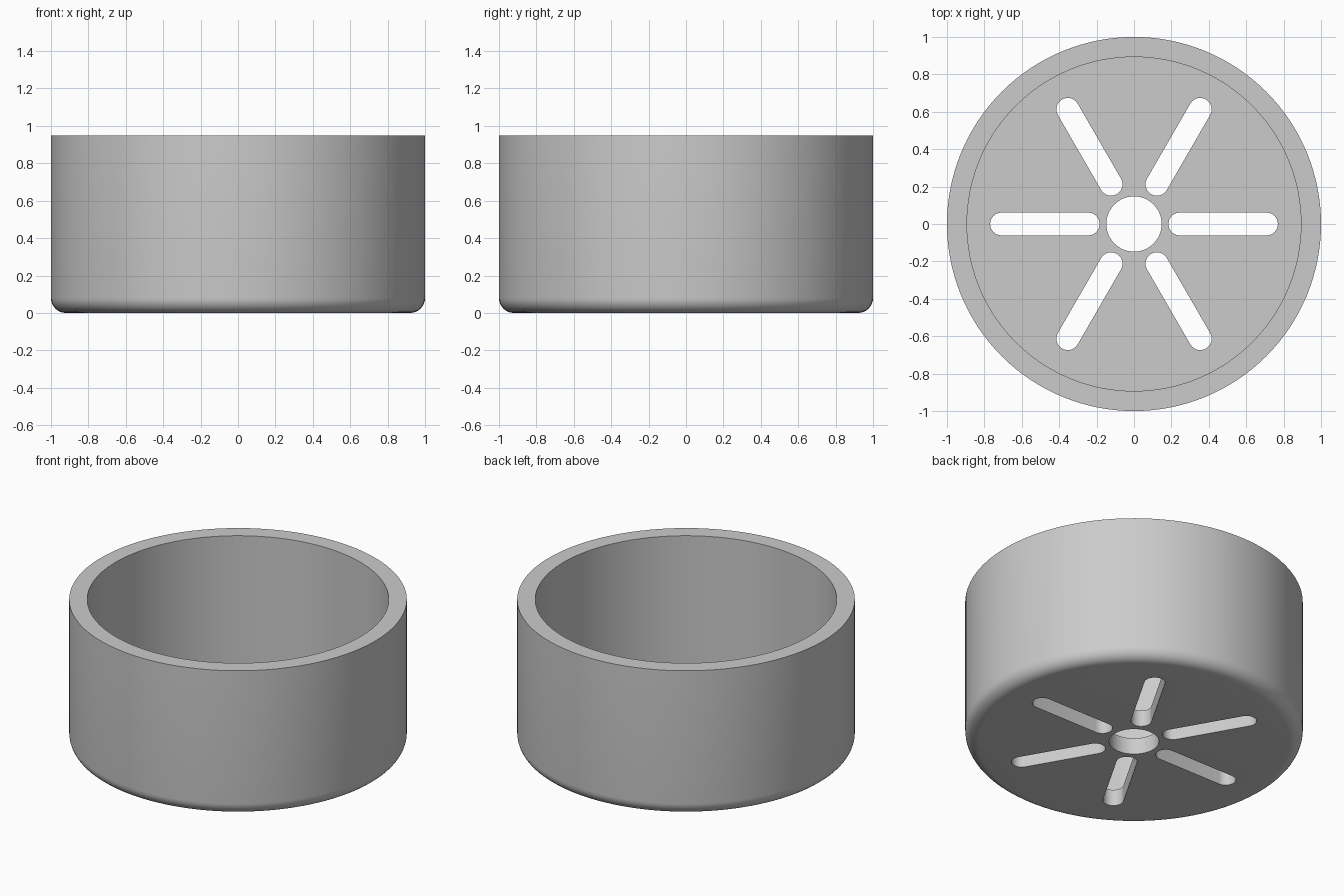
import bpy, bmesh
from math import pi, sin, cos, tau
from mathutils import Matrix, Vector

cube = bpy.data.objects.get("Cube")
if cube:
    bpy.data.objects.remove(cube, do_unlink=True)

OUTER, INNER, HEIGHT, FLOOR, FILLET = 1.0, 0.893, 0.95, 0.107, 0.08
HOLE_R, SLOT_R, SLOT_IN, SLOT_OUT = 0.148, 0.061, 0.245, 0.708

grey = bpy.data.materials.new("plain grey")
grey.use_nodes = True
colour = (0.6, 0.6, 0.6, 1)
grey.diffuse_color = colour
grey.node_tree.nodes["Principled BSDF"].inputs["Base Color"].default_value = colour


def make_object(name, bm):
    bmesh.ops.recalc_face_normals(bm, faces=bm.faces)
    mesh = bpy.data.meshes.new(name)
    bm.to_mesh(mesh)
    bm.free()
    mesh.materials.append(grey)
    obj = bpy.data.objects.new(name, mesh)
    bpy.context.collection.objects.link(obj)
    return obj


def arc(cx, cy, r, start, end, steps):
    angles = [start + (end - start) * i / steps for i in range(steps + 1)]
    return [(cx + r * cos(a), cy + r * sin(a)) for a in angles]


def add_prism(bm, outline, turn=0):
    # Extrude a flat outline right through the floor
    spin = Matrix.Rotation(turn, 3, "Z")
    face = bm.faces.new([bm.verts.new(spin @ Vector((x, y, -0.1))) for x, y in outline])
    new = bmesh.ops.extrude_face_region(bm, geom=[face])["geom"]
    top = [v for v in new if isinstance(v, bmesh.types.BMVert)]
    bmesh.ops.translate(bm, verts=top, vec=(0, 0, 0.4))


# Cup: lathed wall with a rounded foot, closed by a flat floor
profile = arc(OUTER - FILLET, FILLET, FILLET, -pi / 2, 0, 8)
profile += [(OUTER, HEIGHT), (INNER, HEIGHT), (INNER, FLOOR)]
bm = bmesh.new()
points = [bm.verts.new((r, 0, z)) for r, z in profile]
edges = [bm.edges.new(pair) for pair in zip(points, points[1:])]
bmesh.ops.spin(bm, geom=points + edges, cent=(0, 0, 0), axis=(0, 0, 1),
               angle=tau, steps=128)
bmesh.ops.remove_doubles(bm, verts=bm.verts, dist=0.0001)
bmesh.ops.edgeloop_fill(bm, edges=[e for e in bm.edges if e.is_boundary])
cup = make_object("drainer_cup", bm)

# Cutter: centre hole and six radial round-ended slots
bm = bmesh.new()
add_prism(bm, arc(0, 0, HOLE_R, 0, tau, 48)[:-1])
slot = (arc(SLOT_OUT, 0, SLOT_R, -pi / 2, pi / 2, 16)
        + arc(SLOT_IN, 0, SLOT_R, pi / 2, 3 * pi / 2, 16))
for i in range(6):
    add_prism(bm, slot, i * tau / 6)
cutter = make_object("drain_cutter", bm)
cutter.hide_render = True

# Cut the drain openings, then smooth the curved walls
cut = cup.modifiers.new("drain openings", "BOOLEAN")
cut.operation = "DIFFERENCE"
cut.solver = "EXACT"
cut.object = cutter
bpy.ops.object.select_all(action="DESELECT")
cup.select_set(True)
bpy.context.view_layer.objects.active = cup
bpy.ops.object.modifier_apply(modifier=cut.name)
bpy.data.objects.remove(cutter, do_unlink=True)
bpy.ops.object.shade_smooth_by_angle(angle=pi / 6)
